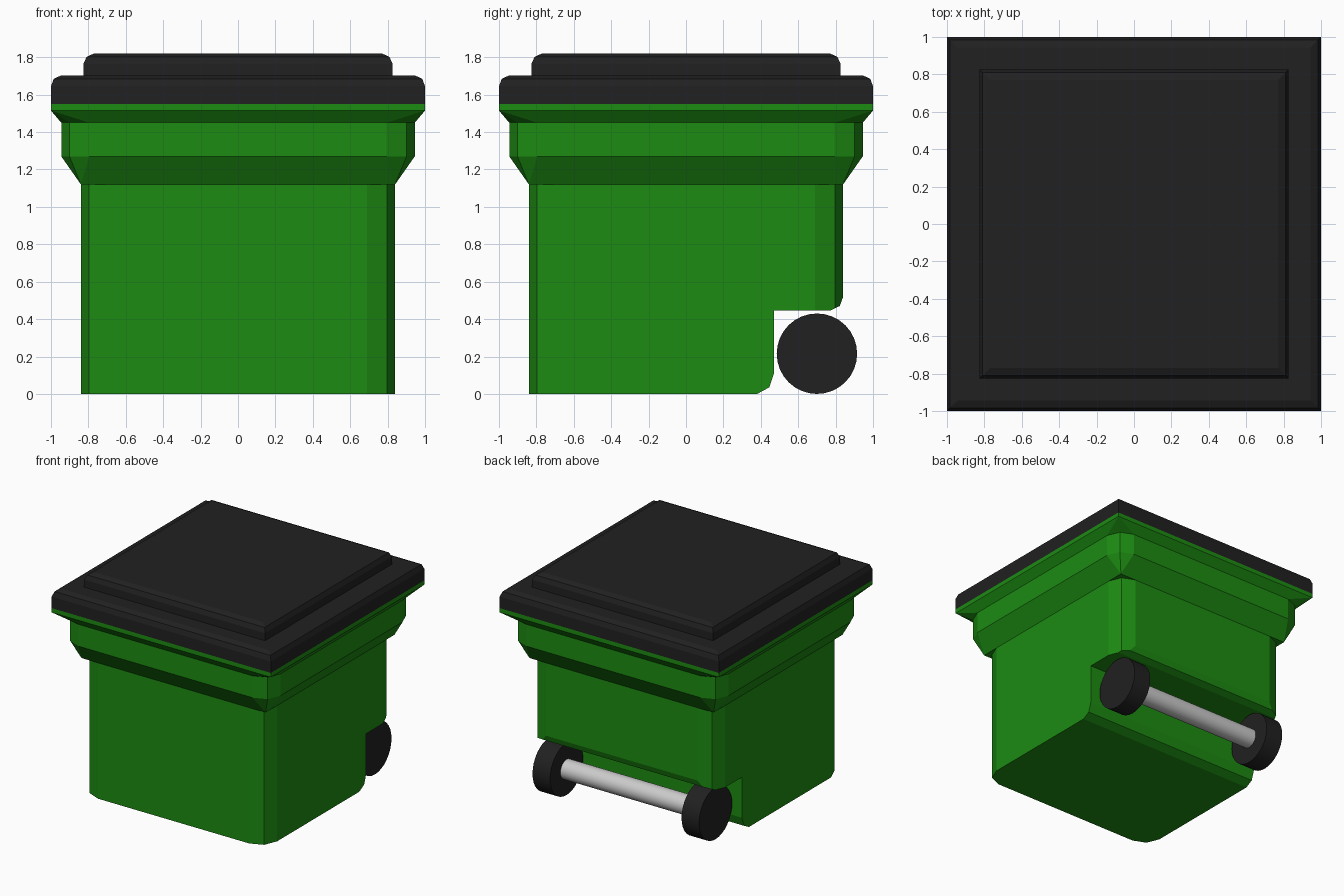
import bpy, bmesh, math

if "Cube" in bpy.data.objects:
    bpy.data.objects.remove(bpy.data.objects["Cube"])


def material(name, rgb):
    m = bpy.data.materials.new(name)
    m.diffuse_color = (*rgb, 1)
    m.use_nodes = True
    m.node_tree.nodes["Principled BSDF"].inputs["Base Color"].default_value = m.diffuse_color
    return m


green = material("green plastic", (0.012, 0.26, 0.006))
black = material("black plastic", (0.015, 0.015, 0.015))


def finish(name, bm, mat):
    bmesh.ops.remove_doubles(bm, verts=bm.verts, dist=1e-4)
    bmesh.ops.recalc_face_normals(bm, faces=bm.faces)
    mesh = bpy.data.meshes.new(name)
    bm.to_mesh(mesh)
    bm.free()
    ob = bpy.data.objects.new(name, mesh)
    bpy.context.collection.objects.link(ob)
    if mat:
        mesh.materials.append(mat)
    return ob


def loft(name, rings, mat):
    """Stack square rings (z, half width, corner radius), each corner in two segments."""
    bm = bmesh.new()
    loops = []
    for z, h, r in rings:
        loop = []
        for q in range(4):
            a = q * math.pi / 2
            for t in (0, math.pi / 4, math.pi / 2):
                x, y = h - r + r * math.cos(t), h - r + r * math.sin(t)
                loop.append(bm.verts.new((x * math.cos(a) - y * math.sin(a),
                                          x * math.sin(a) + y * math.cos(a), z)))
        loops.append(loop)
    for lo, hi in zip(loops, loops[1:]):
        for i in range(12):
            j = (i + 1) % 12
            bm.faces.new((lo[i], lo[j], hi[j], hi[i]))
    bm.faces.new(loops[0][::-1])
    bm.faces.new(loops[-1])
    return finish(name, bm, mat)


def extrude_x(name, profile, half, mat):
    """Extrude a (y, z) profile along x."""
    bm = bmesh.new()
    face = bm.faces.new([bm.verts.new((-half, y, z)) for y, z in profile])
    new = bmesh.ops.extrude_face_region(bm, geom=[face], use_keep_orig=True)["geom"]
    bmesh.ops.translate(bm, vec=(2 * half, 0, 0),
                        verts=[v for v in new if isinstance(v, bmesh.types.BMVert)])
    return finish(name, bm, mat)


def cylinder_x(name, x, radius, length, mat):
    bpy.ops.mesh.primitive_cylinder_add(vertices=32, radius=radius, depth=length,
                                        location=(x, 0.70, 0.215),
                                        rotation=(0, math.pi / 2, 0))
    ob = bpy.context.object
    ob.name = name
    if mat:
        ob.data.materials.append(mat)
    bpy.ops.object.shade_smooth_by_angle(angle=math.radians(30))


# Body: side profile with wheel recess, trimmed to a rounded square
body = extrude_x("body", [(-0.9, 0), (0.38, 0), (0.445, 0.035), (0.47, 0.11),
                          (0.47, 0.445), (0.77, 0.445), (0.822, 0.47),
                          (0.842, 0.525), (0.9, 0.68), (0.9, 1.13), (-0.9, 1.13)],
                 0.9, green)
trim = loft("body_trim_cutter", [(-0.2, 0.84, 0.15), (1.3, 0.84, 0.15)], green)
trim.hide_render = True
trim.hide_set(True)
mod = body.modifiers.new("rounded corners", "BOOLEAN")
mod.operation = "INTERSECT"
mod.solver = "EXACT"
mod.object = trim

# Collar: flares out, then out again to a square rim
loft("collar", [(1.12, 0.84, 0), (1.27, 0.945, 0.15), (1.45, 0.945, 0.15),
                (1.515, 1.0, 0), (1.55, 1.0, 0)], green)

# Lid with raised panel
loft("lid", [(1.55, 1.0, 0), (1.645, 1.0, 0), (1.685, 0.985, 0),
             (1.703, 0.945, 0)], black)
loft("lid_panel", [(1.69, 0.826, 0), (1.765, 0.826, 0), (1.802, 0.81, 0),
                   (1.82, 0.77, 0)], black)

# Wheels and axle
for side, x in (("left", -0.68), ("right", 0.68)):
    cylinder_x("wheel_" + side, x, 0.215, 0.16, black)
cylinder_x("axle", 0, 0.08, 1.24, None)
